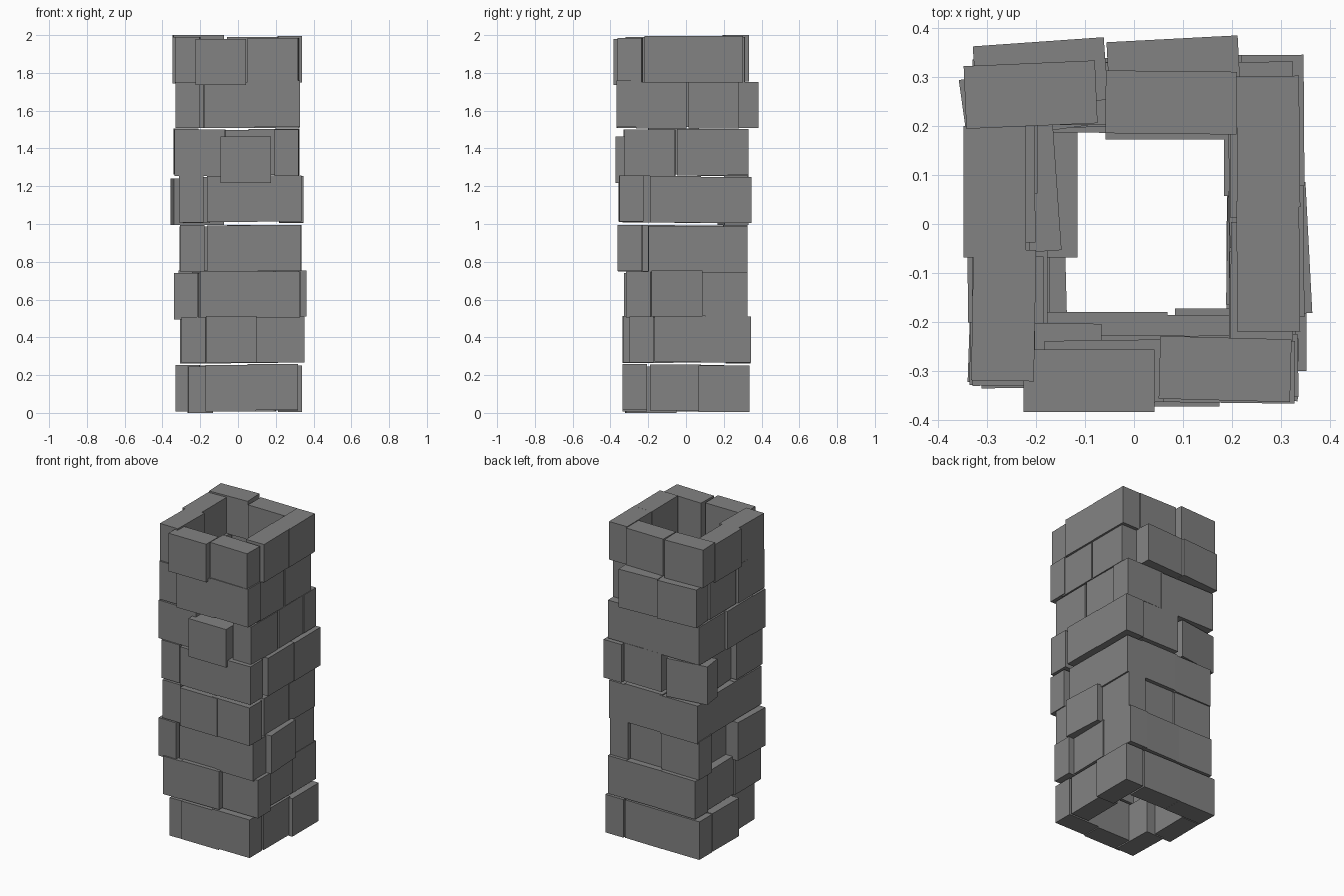
import bpy, bmesh, math, random
from mathutils import Matrix

random.seed(7)
grey = bpy.data.materials.new("stone grey")
grey.diffuse_color = (0.225, 0.225, 0.225, 1)

L, D, H = 0.268, 0.128, 0.245   # block length, depth, height

# Each course: base z, then (outer distance, start, end) of the
# front, right, back and left walls
courses = [
    (0.010, (.335, -.172, .317), (.317, -.19, .335), (.335, -.33, .20), (.33, -.32, .20)),
    (0.265, (.335, -.170, .352), (.318, -.165, .345), (.34, -.305, .21), (.30, -.335, .20)),
    (0.508, (.315, -.200, .330), (.335, -.185, .325), (.315, -.315, .21), (.335, -.325, .20)),
    (0.745, (.360, -.163, .335), (.322, -.20, .325), (.325, -.31, .21), (.305, -.33, .20)),
    (1.008, (.355, -.165, .335), (.347, -.19, .345), (.33, -.35, .21), (.312, -.335, .21)),
    (1.257, (.330, -.335, .175), (.322, -.325, .22), (.33, -.20, .325), (.34, -.20, .33)),
    (1.508, (.365, -.182, .328), (.325, -.265, .28), (.38, -.325, .215), (.33, -.33, .23)),
    (1.745, (.360, -.226, .320), (.338, -.22, .302), (.32, -.345, .21), (.345, -.32, .20)),
]

# Loose blocks: (course, wall, half) -> (outer distance, base z, yaw in degrees)
loose = {
    (0, 0, 0): (.335, .008, 0),
    (0, 0, 1): (.335, .015, 0),
    (0, 1, 1): (.340, .005, 0),
    (0, 3, 0): (.265, 0.0, 1.5),
    (1, 0, 1): (.300, .266, 0),
    (1, 1, 1): (.315, .266, 0),
    (1, 3, 1): (.295, .268, 1),
    (2, 0, 0): (.308, .505, 0),
    (2, 1, 0): (.357, .510, 3),
    (2, 1, 1): (.312, .510, 0),
    (2, 2, 1): (.300, .510, 0),
    (2, 3, 0): (.335, .495, -2),
    (2, 3, 1): (.243, .502, 0),
    (4, 3, 1): (.285, 1.005, 4),
    (4, 2, 0): (.313, .995, 8),
    (5, 0, 1): (.372, 1.217, 0),
    (5, 3, 1): (.325, 1.255, 0),
    (6, 2, 0): (.372, 1.508, 4),
    (6, 2, 1): (.378, 1.508, 3),
    (7, 0, 0): (.384, 1.735, 0),
    (7, 0, 1): (.360, 1.740, -1.5),
    (7, 2, 0): (.328, 1.757, 2.5),
    (7, 2, 1): (.312, 1.745, -.6),
    (7, 3, 0): (.330, 1.745, -1),
    (7, 3, 1): (.348, 1.745, 0),
}
walls = ["front", "right", "back", "left"]


def block(name, wall, along, outer, z, yaw):
    """One rectangular block lying along a wall, slightly twisted."""
    bm = bmesh.new()
    bmesh.ops.create_cube(bm, size=1)
    bm.transform(Matrix.Diagonal((L, D, H, 1)))
    c = outer - D / 2
    x, y = [(along, -c), (c, along), (along, c), (-c, along)][wall]
    bm.transform(Matrix.Translation((x, y, z + H / 2))
                 @ Matrix.Rotation(math.radians(90 * (wall % 2) + yaw), 4, 'Z'))
    me = bpy.data.meshes.new(name)
    bm.to_mesh(me)
    bm.free()
    me.materials.append(grey)
    bpy.context.collection.objects.link(bpy.data.objects.new(name, me))


# Hollow square stack: two blocks on each wall of every course
for i, (z, *spans) in enumerate(courses):
    for w, (outer, start, end) in enumerate(spans):
        for half in (0, 1):
            o, base, yaw = loose.get((i, w, half), (
                outer, z + random.uniform(-.004, .006), random.uniform(-1, 1)))
            along = end - L / 2 if half else start + L / 2
            block(f"{walls[w]}_block_{i + 1}_{half + 1}", w, along, o,
                  min(base, 2 - H), yaw)
